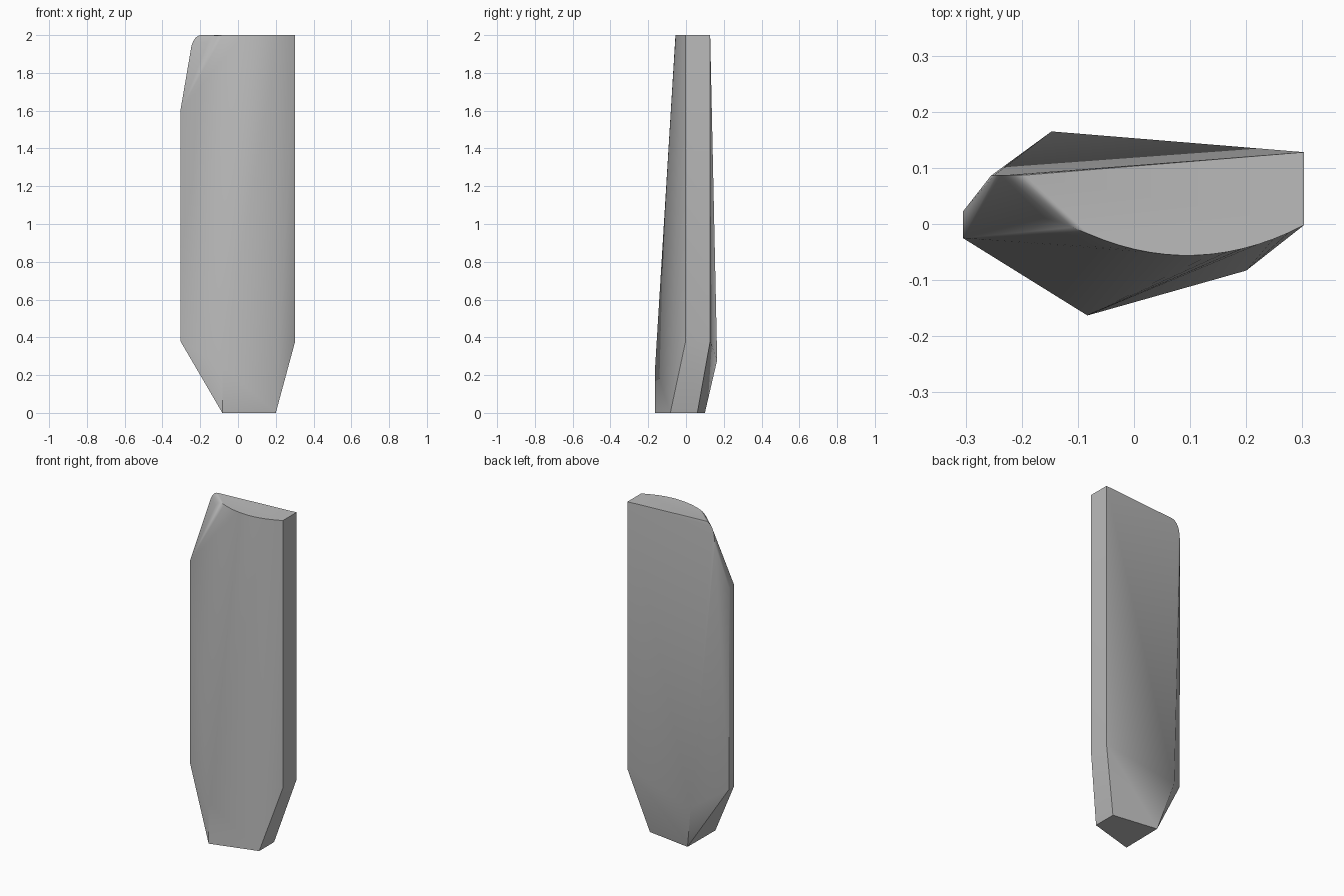
import bpy
import bmesh
import math

default = bpy.data.objects.get("Cube")
if default:
    bpy.data.objects.remove(default, do_unlink=True)

# Single stone colour
grey = bpy.data.materials.new("grey stone")
grey.use_nodes = True
colour = (0.5, 0.5, 0.5, 1.0)
grey.diffuse_color = colour
grey.node_tree.nodes["Principled BSDF"].inputs["Base Color"].default_value = colour

points = []

# Foot: small tapered base
points += [(-0.083, -0.163, 0), (0.2, -0.083, 0), (0.2, 0.06, 0), (-0.08, 0.10, 0)]

# Front and back ridges where the body is thickest
points += [(-0.083, -0.163, 0.25), (-0.147, 0.165, 0.28)]

# Flat upright sides
for z in (0.38, 2.0):
    points += [(0.303, -0.002, z), (0.303, 0.128, z)]
for z in (0.38, 1.6):
    points += [(-0.305, -0.025, z), (-0.305, 0.022, z)]

# Bowed front edge of the top
steps = 14
for i in range(steps):
    x = 0.303 - 0.383 * (i + 1) / steps
    points.append((x, -0.056 + 1.24 * (x - 0.095) ** 2, 2.0))

# Rounded shoulder: back rim curve and its front corner
for i in range(9):
    a = math.radians(80) * i / 8
    points.append((-0.195 - 0.055 * math.sin(a), 0.087, 1.91 + 0.09 * math.cos(a)))
points += [(-0.255, 0.086, 1.87), (-0.11, -0.006, 1.997), (-0.14, 0.008, 1.985),
           (-0.16, 0.011, 1.96)]

# Skin the points into one faceted slab
bm = bmesh.new()
for p in points:
    bm.verts.new(p)
hull = bmesh.ops.convex_hull(bm, input=bm.verts)
loose = {g for g in hull["geom_interior"] + hull["geom_unused"]
         if isinstance(g, bmesh.types.BMVert)}
bmesh.ops.delete(bm, geom=list(loose), context='VERTS')
bmesh.ops.dissolve_limit(bm, angle_limit=math.radians(0.5),
                         verts=bm.verts, edges=bm.edges)
bmesh.ops.recalc_face_normals(bm, faces=bm.faces)

mesh = bpy.data.meshes.new("standing_slab")
bm.to_mesh(mesh)
bm.free()
mesh.materials.append(grey)
slab = bpy.data.objects.new("standing_slab", mesh)
bpy.context.collection.objects.link(slab)

bpy.ops.object.select_all(action='DESELECT')
slab.select_set(True)
bpy.context.view_layer.objects.active = slab
bpy.ops.object.shade_smooth_by_angle(angle=math.radians(30))
